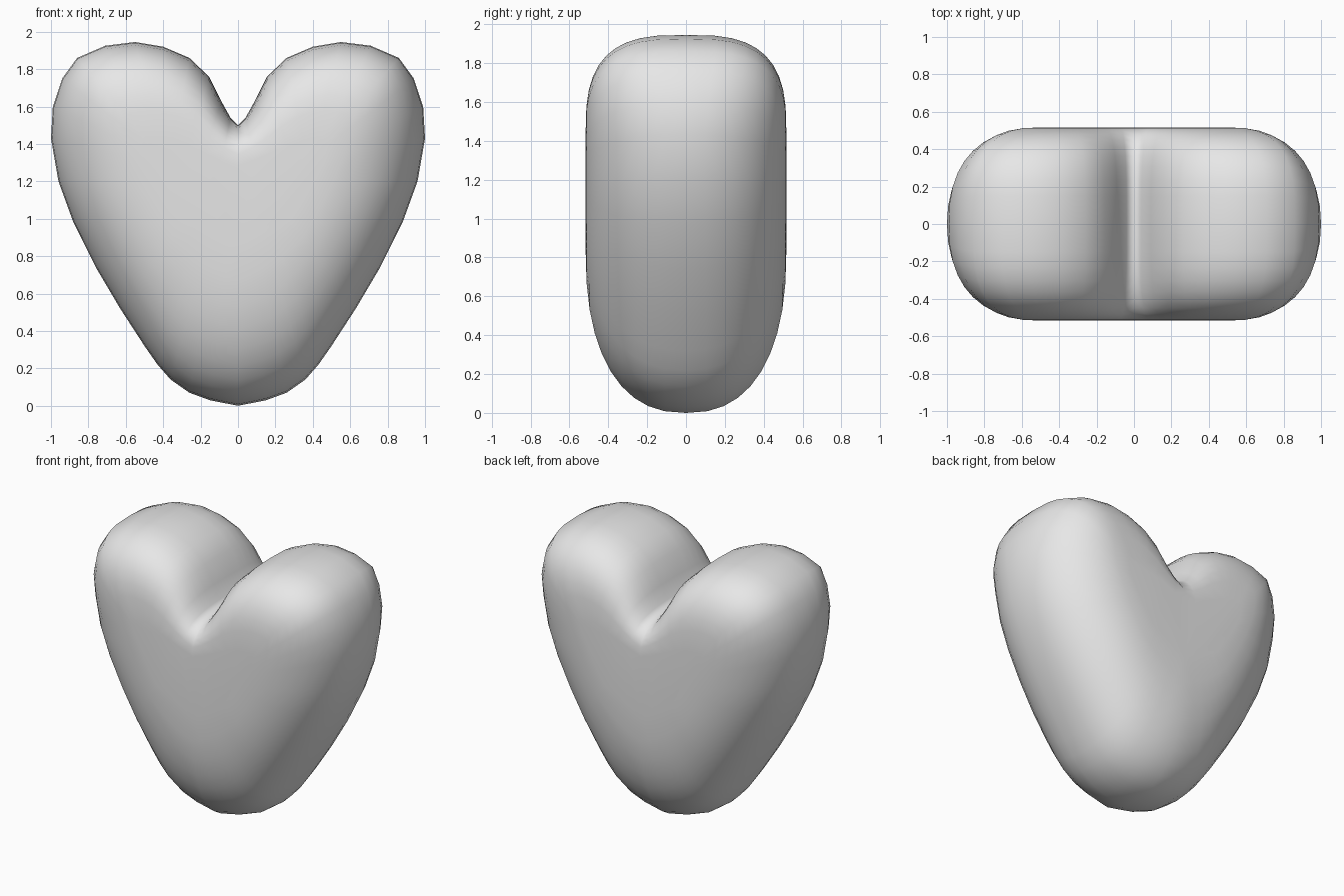
import bpy
import bmesh
from math import sin, cos, pi
from mathutils import Vector

cube = bpy.data.objects.get("Cube")
if cube:
    bpy.data.objects.remove(cube, do_unlink=True)

HALF_DEPTH = 0.517
STEPS = 10

# Half outline (x, z) from the notch, over the lobe, down to the tip
OUTLINE = [
    (0, 1.5), (.04, 1.54), (.09, 1.63), (.155, 1.76), (.26, 1.86), (.4, 1.92),
    (.55, 1.945), (.71, 1.925), (.86, 1.86), (.94, 1.75), (.99, 1.6),
    (1, 1.43), (.96, 1.2), (.88, .98), (.76, .74), (.63, .52), (.5, .32),
    (.43, .22), (.36, .14), (.26, .07), (.15, .03), (0, 0),
]

# Flat front patch: outline index, (x, z) of its rim, roundness of the edge
RIM = [
    (0, (0, 1.28), 3), (4, (.35, 1.42), 3), (8, (.48, 1.43), 3),
    (11, (.46, 1.3), 2.2), (15, (.28, 1), 2.3), (21, (0, .85), 2.4),
]


def rim_at(index):
    """Blend the rim position and roundness between neighbouring anchors."""
    for (i, p, n), (j, q, m) in zip(RIM, RIM[1:]):
        if i <= index <= j:
            t = (index - i) / (j - i)
            return Vector(p).lerp(Vector(q), t), n + (m - n) * t


def make_material(name, value):
    material = bpy.data.materials.new(name)
    colour = (value, value, value, 1)
    material.diffuse_color = colour
    material.use_nodes = True
    shader = material.node_tree.nodes["Principled BSDF"]
    shader.inputs["Base Color"].default_value = colour
    return material


# Quarter of the body: rounded edge strips from the middle to the front patch
bm = bmesh.new()
columns = []
for index, point in enumerate(OUTLINE):
    rim, roundness = rim_at(index)
    column = []
    for step in range(STEPS + 1):
        angle = pi / 2 * step / STEPS
        reach = max(cos(angle), 0) ** (2 / roundness)
        depth = sin(angle) ** (2 / roundness)
        x, z = rim.lerp(Vector(point), reach)
        column.append(bm.verts.new((x, -HALF_DEPTH * depth, z)))
    columns.append(column)

for left, right in zip(columns, columns[1:]):
    for k in range(STEPS):
        bm.faces.new((left[k], right[k], right[k + 1], left[k + 1]))

# Front patch
patch = bm.faces.new([column[-1] for column in columns])
bmesh.ops.recalc_face_normals(bm, faces=bm.faces)
bm.normal_update()
if patch.normal.y > 0:
    bmesh.ops.reverse_faces(bm, faces=bm.faces)

mesh = bpy.data.meshes.new("heart_body")
bm.to_mesh(mesh)
bm.free()
mesh.shade_smooth()
mesh.materials.append(make_material("light_grey", 0.8))

# Mirror to the other side and to the back
heart = bpy.data.objects.new("heart_body", mesh)
bpy.context.collection.objects.link(heart)
mirror = heart.modifiers.new("mirror", 'MIRROR')
mirror.use_axis = (True, True, False)
mirror.merge_threshold = 0.0005
